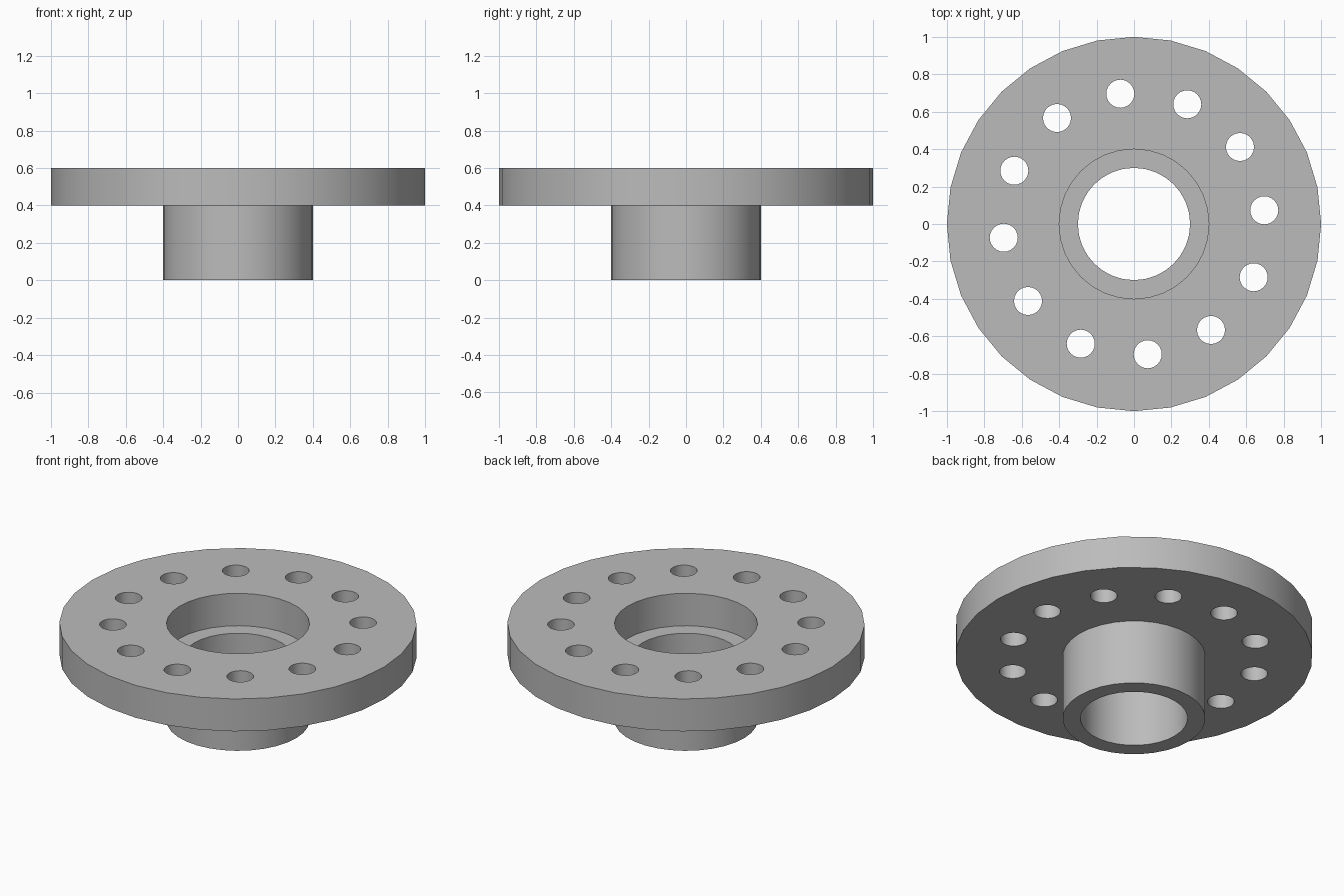
import bpy
import bmesh
from math import cos, sin, radians, tau

cube = bpy.data.objects.get("Cube")
if cube:
    bpy.data.objects.remove(cube)

# Plain grey metal
grey = bpy.data.materials.new("grey metal")
grey.use_nodes = True
colour = (0.5, 0.5, 0.5, 1)
grey.diffuse_color = colour
grey.node_tree.nodes["Principled BSDF"].inputs["Base Color"].default_value = colour


def plate(name, circles, bottom, top):
    """Extrude an outline with holes; circles are (x, y, radius, sides)."""
    curve = bpy.data.curves.new(name, "CURVE")
    curve.dimensions = "2D"
    curve.fill_mode = "BOTH"
    curve.extrude = (top - bottom) / 2
    for x, y, radius, sides in circles:
        spline = curve.splines.new("POLY")
        spline.points.add(sides - 1)
        spline.use_cyclic_u = True
        for i, point in enumerate(spline.points):
            a = tau * i / sides
            point.co = (x + radius * cos(a), y + radius * sin(a), 0, 1)
    obj = bpy.data.objects.new(name, curve)
    bpy.context.collection.objects.link(obj)
    bpy.ops.object.select_all(action="DESELECT")
    obj.select_set(True)
    bpy.context.view_layer.objects.active = obj
    bpy.ops.object.convert(target="MESH")
    obj = bpy.context.object

    # Weld caps to walls, lift into place and face outwards
    bm = bmesh.new()
    bm.from_mesh(obj.data)
    bmesh.ops.remove_doubles(bm, verts=bm.verts, dist=0.0005)
    bmesh.ops.translate(bm, verts=bm.verts, vec=(0, 0, (top + bottom) / 2))
    bmesh.ops.recalc_face_normals(bm, faces=bm.faces)
    bm.to_mesh(obj.data)
    bm.free()
    obj.data.materials.clear()
    obj.data.materials.append(grey)
    bpy.ops.object.shade_smooth_by_angle(angle=radians(35))
    return obj


# Flange: wide disc with a counterbore and a ring of twelve bolt holes
bolt_angles = [radians(6 + 30 * i) for i in range(12)]
bolt_holes = [(0.7 * cos(a), 0.7 * sin(a), 0.075, 24) for a in bolt_angles]
plate("flange", [(0, 0, 1, 32), (0, 0, 0.4, 32)] + bolt_holes, 0.4, 0.6)

# Hub: tube below the flange whose top rim forms the counterbore ledge
plate("hub", [(0, 0, 0.4, 32), (0, 0, 0.3, 32)], 0, 0.4)
